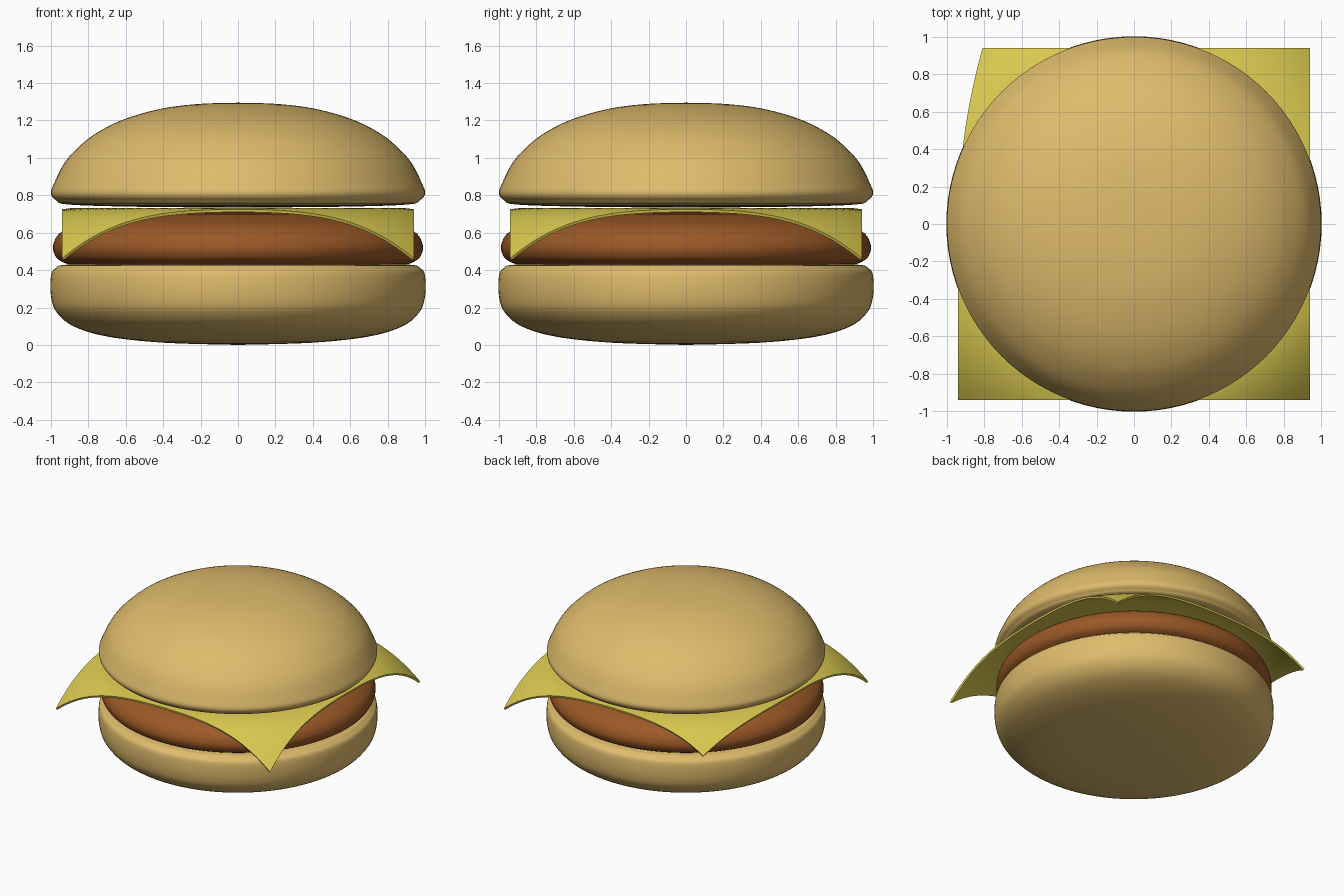
import bpy, bmesh, math
from mathutils import Vector

cube = bpy.data.objects.get("Cube")
if cube:
    bpy.data.objects.remove(cube)


def material(name, rgb):
    mat = bpy.data.materials.new(name)
    mat.use_nodes = True
    mat.diffuse_color = (*rgb, 1)
    mat.node_tree.nodes["Principled BSDF"].inputs["Base Color"].default_value = (*rgb, 1)
    return mat


def smooth_profile(points, steps=5):
    """Run a Catmull-Rom curve through the profile points."""
    p = [Vector((r, 0, z)) for r, z in points]
    p = [p[0]] + p + [p[-1]]
    out = []
    for a, b, c, d in zip(p, p[1:], p[2:], p[3:]):
        for i in range(steps):
            t = i / steps
            out.append(0.5 * (2 * b + (c - a) * t + (2 * a - 5 * b + 4 * c - d) * t**2
                              + (3 * b - a - 3 * c + d) * t**3))
    return out + [p[-1]]


def finish(name, bm, mat):
    mesh = bpy.data.meshes.new(name)
    bm.to_mesh(mesh)
    bm.free()
    mesh.materials.append(mat)
    obj = bpy.data.objects.new(name, mesh)
    bpy.context.collection.objects.link(obj)
    for face in mesh.polygons:
        face.use_smooth = True
    return obj


def lathe(name, points, mat):
    """Spin a profile of (radius, height) points around the z axis."""
    bm = bmesh.new()
    verts = [bm.verts.new(v) for v in smooth_profile(points)]
    edges = [bm.edges.new(pair) for pair in zip(verts, verts[1:])]
    bmesh.ops.spin(bm, geom=verts + edges, axis=(0, 0, 1), cent=(0, 0, 0),
                   angle=math.tau, steps=96)
    bmesh.ops.remove_doubles(bm, verts=bm.verts, dist=0.0005)
    bmesh.ops.recalc_face_normals(bm, faces=bm.faces)
    return finish(name, bm, mat)


bread = material("toasted bread", (0.74, 0.50, 0.15))
meat = material("cooked meat", (0.33, 0.10, 0.02))
cheese = material("yellow cheese", (0.70, 0.59, 0.08))

# Buns and patty
lathe("bottom_bun", [(0, 0), (0.4, 0.012), (0.7, 0.045), (0.88, 0.10), (0.97, 0.175),
                     (1, 0.26), (1, 0.37), (0.975, 0.41), (0.9, 0.43), (0.5, 0.43),
                     (0, 0.43)], bread)
lathe("patty", [(0, 0.42), (0.5, 0.42), (0.85, 0.425), (0.95, 0.45), (0.985, 0.495),
                (0.985, 0.545), (0.95, 0.60), (0.85, 0.655), (0.6, 0.7), (0, 0.712)], meat)
lathe("top_bun", [(0, 0.735), (0.5, 0.738), (0.9, 0.75), (0.975, 0.775), (1, 0.81),
                  (0.985, 0.86), (0.93, 0.97), (0.85, 1.06), (0.75, 1.137), (0.6, 1.21),
                  (0.4, 1.265), (0.2, 1.289), (0, 1.295)], bread)

# Cheese slice: a square sheet drooping past the patty, one edge curving inward
half = 0.94
bm = bmesh.new()
bmesh.ops.create_grid(bm, x_segments=48, y_segments=48, size=half)
for v in bm.verts:
    x, y = v.co.x, v.co.y
    if x < 0 < y:
        x *= 1 - 0.138 * (y / half) ** 2
    droop = max(0, math.hypot(x, y) - 0.85) / 0.48
    v.co = (x, y, 0.733 - 0.27 * droop ** 2.1)
slice_obj = finish("cheese_slice", bm, cheese)
solid = slice_obj.modifiers.new("thickness", 'SOLIDIFY')
solid.thickness = 0.015
solid.offset = -1

# Keep the slice's rim crisp
bpy.ops.object.select_all(action='DESELECT')
slice_obj.select_set(True)
bpy.context.view_layer.objects.active = slice_obj
bpy.ops.object.modifier_apply(modifier=solid.name)
bpy.ops.object.shade_smooth_by_angle(angle=math.radians(40))
